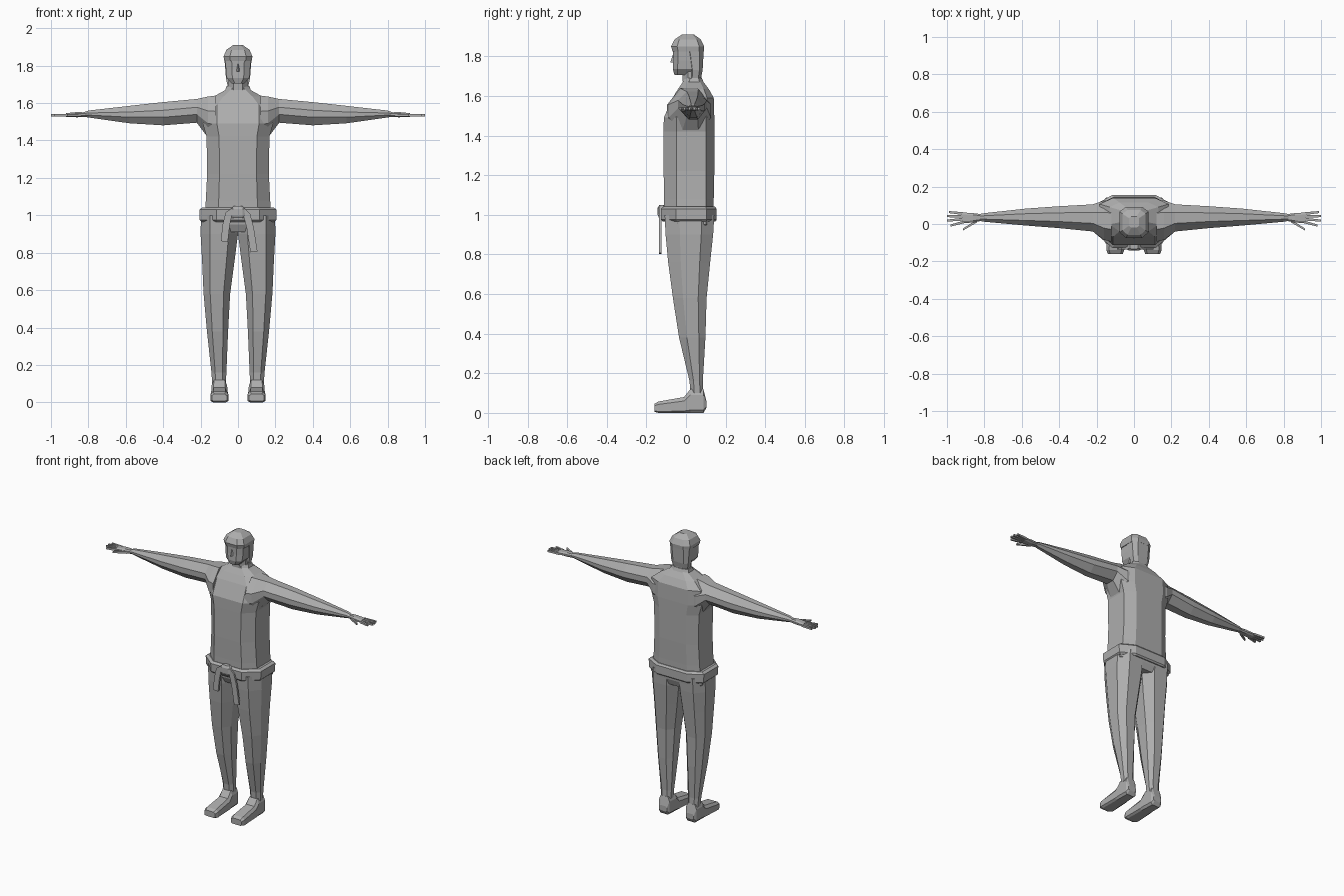
import bpy, bmesh
from mathutils import Vector

grey = bpy.data.materials.new("light_grey")
grey.diffuse_color = (0.42, 0.42, 0.42, 1)


def finish(name, bm, mirror=False):
    """Turn a bmesh into a named, flat-shaded object, optionally mirrored in x."""
    bmesh.ops.recalc_face_normals(bm, faces=bm.faces)
    me = bpy.data.meshes.new(name)
    bm.to_mesh(me)
    bm.free()
    me.materials.append(grey)
    ob = bpy.data.objects.new(name, me)
    bpy.context.collection.objects.link(ob)
    if mirror:
        mod = ob.modifiers.new("mirror", "MIRROR")
        mod.use_mirror_merge = False
    return ob


def octagon(a0, a1, b0, b1, ca, cb0, cb1):
    """Rectangle with cut corners; ca, cb0, cb1 are fractions of the size."""
    w, h = a1 - a0, b1 - b0
    i, lo, hi = w * ca, h * cb0, h * cb1
    return [(a0 + i, b0), (a1 - i, b0), (a1, b0 + lo), (a1, b1 - hi),
            (a1 - i, b1), (a0 + i, b1), (a0, b1 - hi), (a0, b0 + lo)]


def loft(name, rings, mirror=False, bm=None):
    """Skin a list of equal-length point rings, closing both ends."""
    own = bm is None
    bm = bm or bmesh.new()
    vs = [[bm.verts.new(p) for p in r] for r in rings]
    n = len(rings[0])
    for r, s in zip(vs, vs[1:]):
        for k in range(n):
            bm.faces.new((r[k], r[(k + 1) % n], s[(k + 1) % n], s[k]))
    bm.faces.new(vs[0][::-1])
    bm.faces.new(vs[-1])
    return finish(name, bm, mirror) if own else None


def stack(name, rows, cut, mirror=False):
    """Horizontal rings: each row is z, x0, x1, y0, y1."""
    return loft(name, [[(x, y, z) for x, y in octagon(x0, x1, y0, y1, *cut)]
                       for z, x0, x1, y0, y1 in rows], mirror)


def sym(rows):
    return [(z, -w, w, a, b) for z, w, a, b in rows]


# Jacket body with sloping shoulders
stack("torso", sym([
    (0.98, 0.18, -0.11, 0.14), (1.08, 0.172, -0.11, 0.14), (1.22, 0.165, -0.113, 0.143),
    (1.42, 0.168, -0.113, 0.143), (1.49, 0.188, -0.112, 0.143), (1.59, 0.185, -0.068, 0.14),
    (1.635, 0.13, -0.04, 0.115), (1.675, 0.058, -0.012, 0.085)]), (0.2, 0.25, 0.16))

# Collar, neck and head
stack("collar", sym([(1.645, 0.075, -0.03, 0.10), (1.69, 0.062, -0.005, 0.08)]), (0.25, 0.3, 0.2))
stack("neck", sym([(1.64, 0.05, -0.015, 0.075), (1.76, 0.05, -0.02, 0.08)]), (0.25, 0.3, 0.2))
stack("head", sym([
    (1.705, 0.034, -0.058, 0.03), (1.735, 0.06, -0.066, 0.075),
    (1.78, 0.065, -0.064, 0.083), (1.84, 0.068, -0.066, 0.085),
    (1.88, 0.06, -0.05, 0.07)]), (0.25, 0.16, 0.12))
loft("nose", [[(-0.006, -0.06, 1.81), (0.006, -0.06, 1.81), (0, -0.066, 1.81)],
              [(-0.012, -0.06, 1.768), (0.012, -0.06, 1.768), (0, -0.08, 1.768)]])

# Hair: overhanging top and the block covering the nape
stack("hair_top", sym([
    (1.825, 0.073, -0.068, 0.09), (1.85, 0.077, -0.075, 0.092),
    (1.885, 0.062, -0.058, 0.075), (1.91, 0.026, -0.02, 0.04)]), (0.22, 0.18, 0.15))
stack("hair_back", sym([
    (1.68, 0.052, 0.02, 0.074), (1.73, 0.064, 0.02, 0.084),
    (1.84, 0.073, 0.0, 0.09)]), (0.2, 0.2, 0.25))

# Sleeves: rows are x, y0, y1, z0, z1
arm = [(0.12, -0.095, 0.125, 1.40, 1.64), (0.16, -0.085, 0.125, 1.415, 1.635),
       (0.22, -0.04, 0.105, 1.495, 1.622), (0.40, -0.022, 0.095, 1.481, 1.605),
       (0.58, -0.008, 0.082, 1.492, 1.585), (0.80, 0.012, 0.058, 1.523, 1.56),
       (0.83, 0.017, 0.053, 1.528, 1.55)]
loft("sleeves", [[(x, y, z) for y, z in octagon(y0, y1, z0, z1, 0.3, 0.35, 0.35)]
                 for x, y0, y1, z0, z1 in arm], True)

# Hands: palm, four fingers and a thumb
palm = [(0.81, 0.018, 0.052, 1.527, 1.55), (0.86, 0.008, 0.058, 1.524, 1.552),
        (0.92, 0.004, 0.062, 1.526, 1.546)]
loft("palms", [[(x, y, z) for y, z in octagon(y0, y1, z0, z1, 0.2, 0.3, 0.3)]
               for x, y0, y1, z0, z1 in palm], True)
bm = bmesh.new()
fingers = [((0.91, 0.011), (0.98, -0.008)), ((0.91, 0.026), (1.0, 0.018)),
           ((0.91, 0.041), (1.0, 0.042)), ((0.91, 0.055), (0.99, 0.064)),
           ((0.84, 0.016), (0.915, -0.03))]
for start, end in fingers:
    rings = []
    for (x, y), r in ((start, 0.0075), (end, 0.0055)):
        rings.append([(x, y + a * r, 1.535 + b * r)
                      for a, b in ((-1, -1), (1, -1), (1, 1), (-1, 1))])
    loft("", rings, bm=bm)
finish("fingers", bm, True)

# Trouser legs
stack("legs", [
    (0.10, 0.065, 0.138, 0.022, 0.088), (0.16, 0.062, 0.142, 0.018, 0.085),
    (0.38, 0.053, 0.166, -0.035, 0.098), (0.58, 0.042, 0.184, -0.066, 0.104),
    (0.76, 0.018, 0.192, -0.09, 0.122), (0.90, 0.0, 0.2, -0.103, 0.137),
    (1.0, 0.0, 0.198, -0.108, 0.143)], (0.25, 0.3, 0.25), True)

# Hips close the gap between the legs under the belt
stack("hips", sym([(0.91, 0.10, -0.085, 0.125), (0.95, 0.19, -0.105, 0.14),
                   (1.0, 0.195, -0.11, 0.145)]), (0.22, 0.25, 0.16))

# Feet: rings run from heel to toe, rows are y, x0, x1, z top
foot = [(0.103, 0.072, 0.13, 0.025, 0.06), (0.088, 0.062, 0.14, 0.0, 0.12),
        (0.022, 0.058, 0.142, 0.0, 0.12), (-0.01, 0.056, 0.143, 0.0, 0.08),
        (-0.14, 0.052, 0.147, 0.0, 0.057), (-0.16, 0.06, 0.14, 0.006, 0.045)]
loft("feet", [[(x, y, z) for x, z in octagon(x0, x1, z0, z1, 0.15, 0.12, 0.25)]
              for y, x0, x1, z0, z1 in foot], True)

# Belt band
stack("belt", sym([
    (0.965, 0.195, -0.115, 0.148), (0.975, 0.205, -0.125, 0.155),
    (1.03, 0.207, -0.127, 0.155), (1.042, 0.19, -0.113, 0.145)]), (0.22, 0.27, 0.18))


def ribbon(name, path, half, y0, y1):
    """Flat strap following an x, z path."""
    pts = [Vector(p) for p in path]
    rings = []
    for i, p in enumerate(pts):
        d = (pts[min(i + 1, len(pts) - 1)] - pts[max(i - 1, 0)]).normalized()
        side = Vector((-d.y, d.x)) * half
        a, b = p + side, p - side
        rings.append([(a.x, y0, a.y), (b.x, y0, b.y), (b.x, y1, b.y), (a.x, y1, a.y)])
    loft(name, rings)


# Knot and two hanging belt ends
stack("belt_knot", sym([(0.985, 0.034, -0.137, -0.11), (1.0, 0.042, -0.143, -0.11),
                        (1.035, 0.038, -0.143, -0.11), (1.05, 0.022, -0.135, -0.11)]),
      (0.2, 0.25, 0.1))
ribbon("short_belt_end", [(-0.02, 1.025), (-0.05, 1.005), (-0.063, 0.95), (-0.073, 0.86)],
       0.019, -0.137, -0.124)
ribbon("long_belt_end", [(0.02, 1.025), (0.048, 1.0), (0.066, 0.93), (0.085, 0.805)],
       0.019, -0.137, -0.124)
